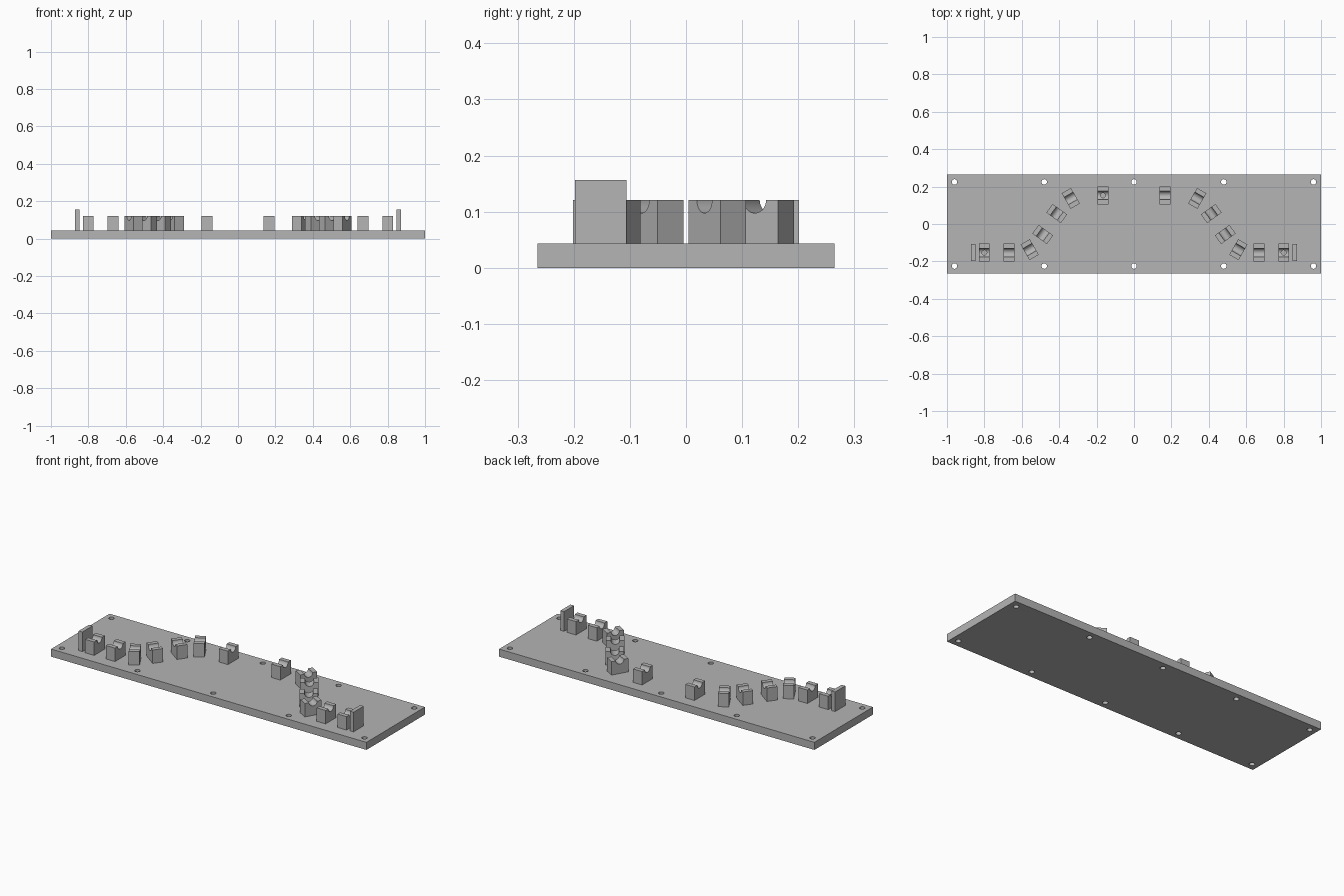
import bpy, bmesh, math
from mathutils import Matrix, Vector

cube = bpy.data.objects.get("Cube")
if cube:
    bpy.data.objects.remove(cube, do_unlink=True)

PLATE_TOP = 0.0435
BLOCK_TOP = 0.1205
BLOCK_LEN, BLOCK_THICK = 0.096, 0.057
GROOVE_R = 0.023

grey = bpy.data.materials.new("plain grey")
grey.use_nodes = True
colour = (0.46, 0.46, 0.46, 1)
grey.diffuse_color = colour
grey.node_tree.nodes["Principled BSDF"].inputs["Base Color"].default_value = colour


def make_object(name, bm, matrix=Matrix()):
    bmesh.ops.recalc_face_normals(bm, faces=bm.faces)
    mesh = bpy.data.meshes.new(name)
    bm.to_mesh(mesh)
    bm.free()
    mesh.materials.append(grey)
    obj = bpy.data.objects.new(name, mesh)
    obj.matrix_world = matrix
    bpy.context.collection.objects.link(obj)
    return obj


def make_box(name, size, centre):
    bm = bmesh.new()
    place = Matrix.Translation(centre) @ Matrix.Diagonal((*size, 1))
    bmesh.ops.create_cube(bm, size=1, matrix=place)
    return make_object(name, bm)


def drill(obj, points, radius, z_low, z_high):
    """Cut vertical round holes at the given world points."""
    bm = bmesh.new()
    for x, y in points:
        bmesh.ops.create_cone(
            bm, cap_ends=True, segments=24, radius1=radius, radius2=radius,
            depth=z_high - z_low,
            matrix=Matrix.Translation((x, y, (z_low + z_high) / 2)))
    cutter = make_object("hole_cutter", bm)
    cutter.hide_render = True
    mod = obj.modifiers.new("holes", 'BOOLEAN')
    mod.operation = 'DIFFERENCE'
    mod.solver = 'EXACT'
    mod.object = cutter
    bpy.context.view_layer.update()
    graph = bpy.context.evaluated_depsgraph_get()
    result = bpy.data.meshes.new_from_object(obj.evaluated_get(graph))
    obj.modifiers.clear()
    obj.data = result
    bpy.data.objects.remove(cutter, do_unlink=True)


def smooth(obj):
    bpy.ops.object.select_all(action='DESELECT')
    obj.select_set(True)
    bpy.context.view_layer.objects.active = obj
    bpy.ops.object.shade_smooth_by_angle(angle=math.radians(30))


def make_block(name, x, y, degrees, hole):
    """Support block with a half-round groove running along the tube path."""
    half = BLOCK_LEN / 2
    profile = [(-half, BLOCK_TOP), (-half, PLATE_TOP),
               (half, PLATE_TOP), (half, BLOCK_TOP)]
    steps = 16
    for i in range(steps + 1):
        a = math.pi * i / steps
        profile.append((GROOVE_R * math.cos(a), BLOCK_TOP - GROOVE_R * math.sin(a)))
    bm = bmesh.new()
    face = bm.faces.new([bm.verts.new((-BLOCK_THICK / 2, u, z)) for u, z in profile])
    ext = bmesh.ops.extrude_face_region(bm, geom=[face])
    verts = [v for v in ext["geom"] if isinstance(v, bmesh.types.BMVert)]
    bmesh.ops.translate(bm, verts=verts, vec=Vector((BLOCK_THICK, 0, 0)))
    place = Matrix.Translation((x, y, 0)) @ Matrix.Rotation(math.radians(degrees), 4, 'Z')
    obj = make_object(name, bm, place)
    if hole:
        drill(obj, [(x, y)], 0.013, 0.06, BLOCK_TOP + 0.02)
    smooth(obj)


# Base plate with two rows of through holes
plate = make_box("base_plate", (2, 0.53, PLATE_TOP), (0, 0, PLATE_TOP / 2))
drill(plate, [(x, y) for x in (-0.96, -0.48, 0, 0.96, 0.48) for y in (-0.225, 0.225)],
      0.0145, -0.05, 0.1)
smooth(plate)

# Grooved blocks along the bent path: name, x, y, angle on the left side
stations = [
    ("end_block", 0.80, -0.153, 0),
    ("straight_block", 0.668, -0.153, 0),
    ("lower_bend_block", 0.558, -0.137, -30),
    ("lower_slope_block", 0.488, -0.056, -54),
    ("upper_slope_block", 0.413, 0.056, -54),
    ("upper_bend_block", 0.338, 0.137, -30),
    ("top_block", 0.166, 0.153, 0),
]
for side, sign in (("left", 1), ("right", -1)):
    for name, x, y, degrees in stations:
        drilled = name == "end_block" or (name == "top_block" and side == "right")
        make_block(side + "_" + name, sign * x, y, sign * degrees, drilled)
    # Upright stop at the end of the path
    height = 0.156 - PLATE_TOP
    make_box(side + "_end_stop", (0.023, 0.092, height),
             (sign * 0.86, -0.152, PLATE_TOP + height / 2))
